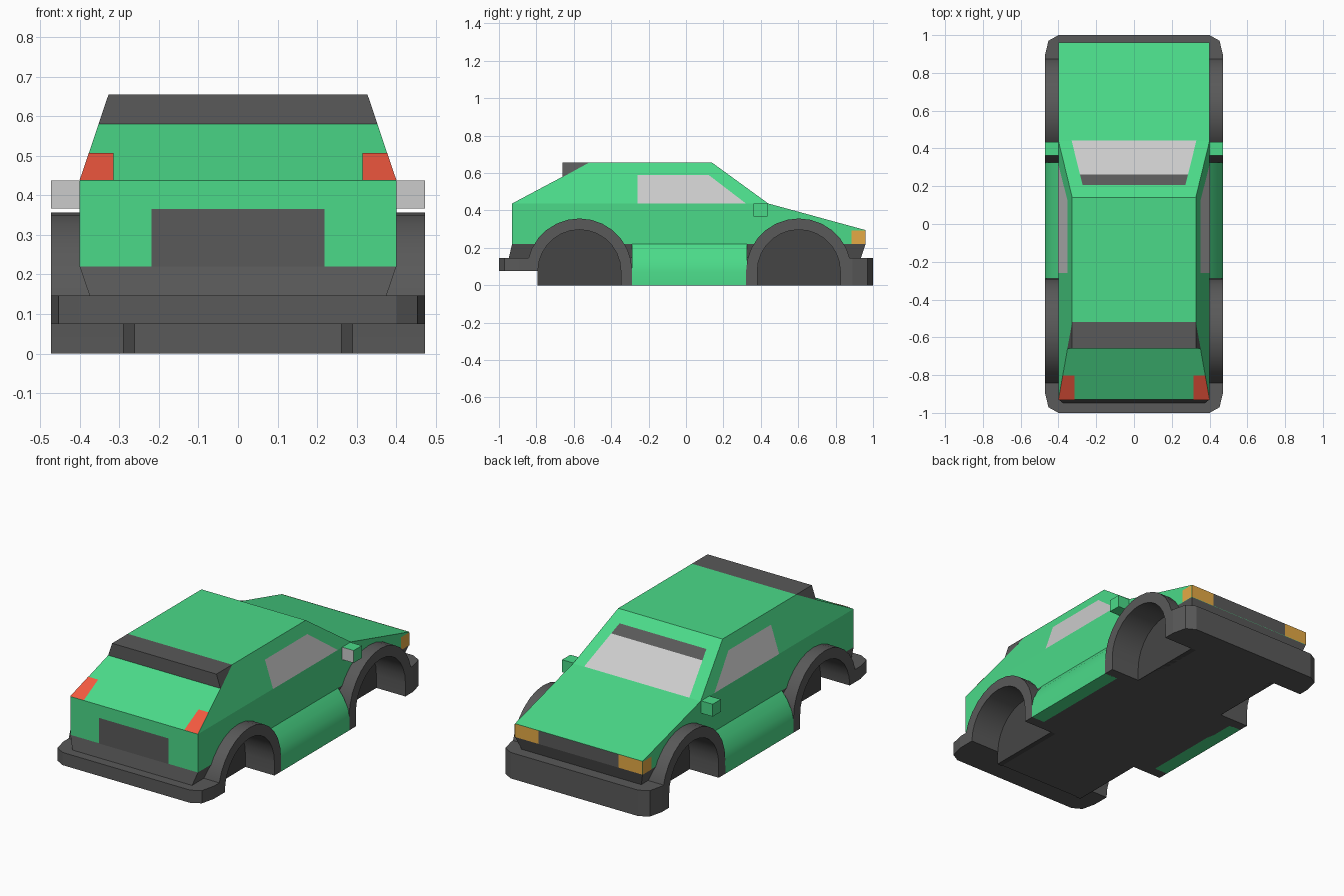
import bpy, bmesh, math
from mathutils import Vector

if "Cube" in bpy.data.objects:
    bpy.data.objects.remove(bpy.data.objects["Cube"])


def mat(name, rgb):
    m = bpy.data.materials.new(name)
    m.diffuse_color = (*rgb, 1)
    m.use_nodes = True
    m.node_tree.nodes["Principled BSDF"].inputs["Base Color"].default_value = m.diffuse_color
    return m


GREEN = mat("green_paint", (0.07, 0.70, 0.25))
DARK = mat("dark_trim", (0.10, 0.10, 0.10))
WELL = mat("well_black", (0.06, 0.06, 0.06))
GLASS = mat("pale_glass", (0.55, 0.55, 0.55))
RED = mat("red_light", (0.90, 0.10, 0.05))
AMBER = mat("amber_light", (0.78, 0.40, 0.06))


def finish(name, bm, m, smooth=False):
    me = bpy.data.meshes.new(name)
    bm.to_mesh(me)
    bm.free()
    ob = bpy.data.objects.new(name, me)
    bpy.context.collection.objects.link(ob)
    me.materials.append(m)
    bpy.context.view_layer.objects.active = ob
    if smooth:
        bpy.ops.object.select_all(action='DESELECT')
        ob.select_set(True)
        bpy.ops.object.shade_smooth_by_angle(angle=math.radians(40))
    return ob


def prism(name, pts, axis, a, b, m, smooth=False):
    """Extrude a (y, z) profile along x, or an (x, y) plan along z."""
    bm = bmesh.new()
    put = (lambda p, t: (t, p[0], p[1])) if axis == 'x' else (lambda p, t: (p[0], p[1], t))
    lo = [bm.verts.new(put(p, a)) for p in pts]
    hi = [bm.verts.new(put(p, b)) for p in pts]
    bm.faces.new(lo)
    bm.faces.new(hi)
    n = len(pts)
    for i in range(n):
        j = (i + 1) % n
        bm.faces.new((lo[i], lo[j], hi[j], hi[i]))
    bmesh.ops.recalc_face_normals(bm, faces=bm.faces)
    return finish(name, bm, m, smooth)


def frustum(name, bottom, top, m):
    """Box between two levels, each (half width, y back, y front, z)."""
    bm = bmesh.new()
    for w, y0, y1, z in (bottom, top):
        for x in (-w, w):
            for y in (y0, y1):
                bm.verts.new((x, y, z))
    bmesh.ops.convex_hull(bm, input=bm.verts)
    bmesh.ops.dissolve_limit(bm, angle_limit=0.01, verts=bm.verts, edges=bm.edges)
    bmesh.ops.recalc_face_normals(bm, faces=bm.faces)
    return finish(name, bm, m)


def panel(name, pts, m):
    """Flat panel lying just outside the body surface."""
    bm = bmesh.new()
    f = bm.faces.new([bm.verts.new(p) for p in pts])
    f.normal_update()
    if f.normal.dot(f.calc_center_median() - Vector((0, 0, 0.25))) < 0:
        f.normal_flip()
    bmesh.ops.translate(bm, verts=bm.verts, vec=f.normal * 0.002)
    return finish(name, bm, m)


AXLE_Z = 0.075


def arc(cy, r, n=14):
    return [(cy - r * math.cos(math.pi * i / n), AXLE_Z + r * math.sin(math.pi * i / n))
            for i in range(n + 1)]


def d_shape(cy, r, z=0.0):
    return [(cy - r, z)] + arc(cy, r) + [(cy + r, z)]


# Painted body, cabin and dark skirt
body = prism("lower_body", [(-.93, .22), (-.93, .437), (.44, .437), (.96, .295), (.96, .22)],
             'x', -.4, .4, GREEN)
frustum("cabin", (.4, -.93, .44, .437), (.327, -.52, .14, .655), GREEN)
skirt = frustum("skirt", (.375, -.947, .936, .147), (.4, -.93, .96, .22), DARK)

# Wheel openings cut through body and skirt
WHEELS = (("rear", -.57), ("front", .603))
for label, cy in WHEELS:
    for s in (-1, 1):
        cutter = prism("cutter", d_shape(cy, .25, -.1), 'x', s * .28, s * .6, WELL)
        cutter.hide_render = True
        for ob in (body, skirt):
            mod = ob.modifiers.new("opening", 'BOOLEAN')
            mod.operation, mod.solver, mod.object = 'DIFFERENCE', 'EXACT', cutter
            bpy.context.view_layer.objects.active = ob
            bpy.ops.object.modifier_apply(modifier=mod.name)
        bpy.data.objects.remove(cutter)

# Arches and inner well walls
for label, cy in WHEELS:
    back_z = AXLE_Z if label == "rear" else 0
    ring = ([(cy - .282, back_z)] if back_z == 0 else []) + arc(cy, .282) + [(cy + .282, 0), (cy + .222, 0)]
    ring += arc(cy, .222)[::-1] + ([(cy - .222, back_z)] if back_z == 0 else [])
    for side, s in (("left", -1), ("right", 1)):
        prism(f"{label}_{side}_arch", ring, 'x', s * .285, s * .472, DARK, True)
        prism(f"{label}_{side}_well_wall", d_shape(cy, .225), 'x', s * .26, s * .29, WELL)

# Underbody
prism("underbody_spine", [(-.79, 0), (.85, 0), (.85, .2), (-.79, .2)], 'x', -.285, .285, DARK)
prism("underbody_middle", [(-.288, 0), (.325, 0), (.325, .22), (-.288, .22)], 'x', -.4, .4, DARK)

# Bumpers with clipped corners
for label, s, inner, z0 in (("rear", -1, .80, .075), ("front", 1, .83, 0)):
    half = [(.472, inner), (.472, .89), (.453, .97), (.4, 1)]
    plan = [(x, s * y) for x, y in half] + [(-x, s * y) for x, y in half[::-1]]
    prism(f"{label}_bumper", plan, 'z', z0, .147, DARK)

# Roof spoiler
bm = bmesh.new()
for x in (-1, 1):
    for p in ((.327, -.52, .655), (.327, -.66, .655), (.353, -.66, .578)):
        bm.verts.new((x * p[0], p[1], p[2]))
bmesh.ops.convex_hull(bm, input=bm.verts)
bmesh.ops.recalc_face_normals(bm, faces=bm.faces)
finish("roof_spoiler", bm, DARK)

# Windscreen with shaded top band
def screen(w, y):
    return [(-w, y, .437 + (.44 - y) * .727), (w, y, .437 + (.44 - y) * .727)]


panel("windscreen", screen(.33, .44) + screen(.286, .26)[::-1], GLASS)
panel("windscreen_band", screen(.286, .26) + screen(.272, .205)[::-1], DARK)

# Rear plate recess and front grille
panel("rear_panel", [(-.218, -.93, .22), (.218, -.93, .22), (.218, -.93, .365), (-.218, -.93, .365)], DARK)
panel("grille", [(-.25, .96, .22), (.25, .96, .22), (.25, .96, .295), (-.25, .96, .295)], DARK)

# Parts on both sides
for side, s in (("left", -1), ("right", 1)):
    panel(f"{side}_window", [(s * .4, -.26, .437), (s * .4, .32, .437),
                             (s * .349, .12, .59), (s * .349, -.26, .59)], GLASS)
    panel(f"{side}_tail_light", [(s * .4, -.93, .437), (s * .315, -.93, .437),
                                 (s * .315, -.802, .505), (s * .377, -.802, .505)], RED)
    panel(f"{side}_headlight", [(s * .25, .96, .22), (s * .4, .96, .22),
                                (s * .4, .96, .295), (s * .25, .96, .295)], AMBER)
    panel(f"{side}_headlight_side", [(s * .4, .885, .22), (s * .4, .96, .22),
                                     (s * .4, .96, .293), (s * .4, .885, .293)], AMBER)
    # Door mirror
    prism(f"{side}_mirror", [(.362, .367), (.435, .367), (.435, .437), (.362, .437)],
          'x', s * .39, s * .472, GREEN)
    panel(f"{side}_mirror_glass", [(s * .4, .362, .367), (s * .472, .362, .367),
                                   (s * .472, .362, .437), (s * .4, .362, .437)], GLASS).location.y = -.003
    # Rounded sill
    sec = [(.39, 0), (.472, 0), (.472, .075), (.462, .12), (.435, .175), (.4, .22), (.39, .22)]
    bm = bmesh.new()
    ends = [[bm.verts.new((s * x, y, z)) for x, z in sec] for y in (-.288, .325)]
    for e in ends:
        bm.faces.new(e)
    for i in range(len(sec)):
        j = (i + 1) % len(sec)
        bm.faces.new((ends[0][i], ends[0][j], ends[1][j], ends[1][i]))
    bmesh.ops.recalc_face_normals(bm, faces=bm.faces)
    finish(f"{side}_sill", bm, GREEN, True)
